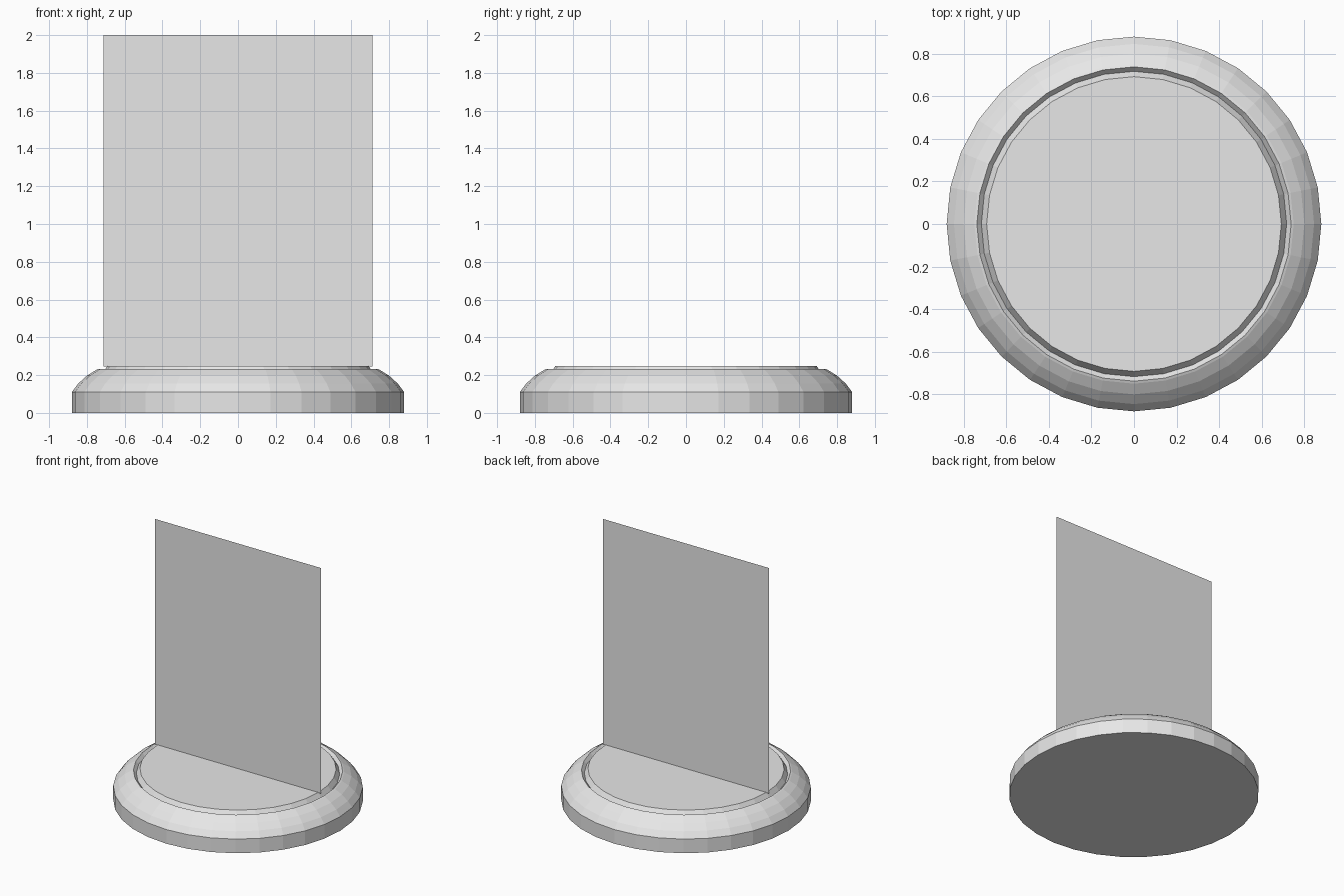
import bpy, bmesh, math

SIDES = 32

cube = bpy.data.objects.get("Cube")
if cube:
    bpy.data.objects.remove(cube, do_unlink=True)

# One plain grey for everything
grey = bpy.data.materials.new("light grey")
grey.use_nodes = True
colour = (0.8, 0.8, 0.8, 1)
grey.diffuse_color = colour
grey.node_tree.nodes["Principled BSDF"].inputs["Base Color"].default_value = colour


def finish(name, bm):
    mesh = bpy.data.meshes.new(name)
    bm.to_mesh(mesh)
    bm.free()
    mesh.materials.append(grey)
    obj = bpy.data.objects.new(name, mesh)
    bpy.context.collection.objects.link(obj)
    return obj


# Round base: rim wall, domed shoulder, V groove and raised centre disc
profile = [(0.88, 0), (0.88, 0.11), (0.846, 0.155), (0.80, 0.197),
           (0.75, 0.228), (0.738, 0.233), (0.717, 0.21), (0.692, 0.248)]
bm = bmesh.new()
rings = []
for radius, z in profile:
    angles = [math.tau * i / SIDES for i in range(SIDES)]
    rings.append([bm.verts.new((radius * math.cos(a), radius * math.sin(a), z)) for a in angles])
for low, high in zip(rings, rings[1:]):
    for i in range(SIDES):
        j = (i + 1) % SIDES
        bm.faces.new((low[i], low[j], high[j], high[i]))
bm.faces.new(rings[0][::-1])
bm.faces.new(rings[-1])
finish("round_base", bm)

# Upright flat card standing across the middle of the base
bm = bmesh.new()
corners = [(-0.713, 0.245), (0.713, 0.245), (0.713, 2), (-0.713, 2)]
bm.faces.new([bm.verts.new((x, 0, z)) for x, z in corners])
finish("standing_card", bm)
